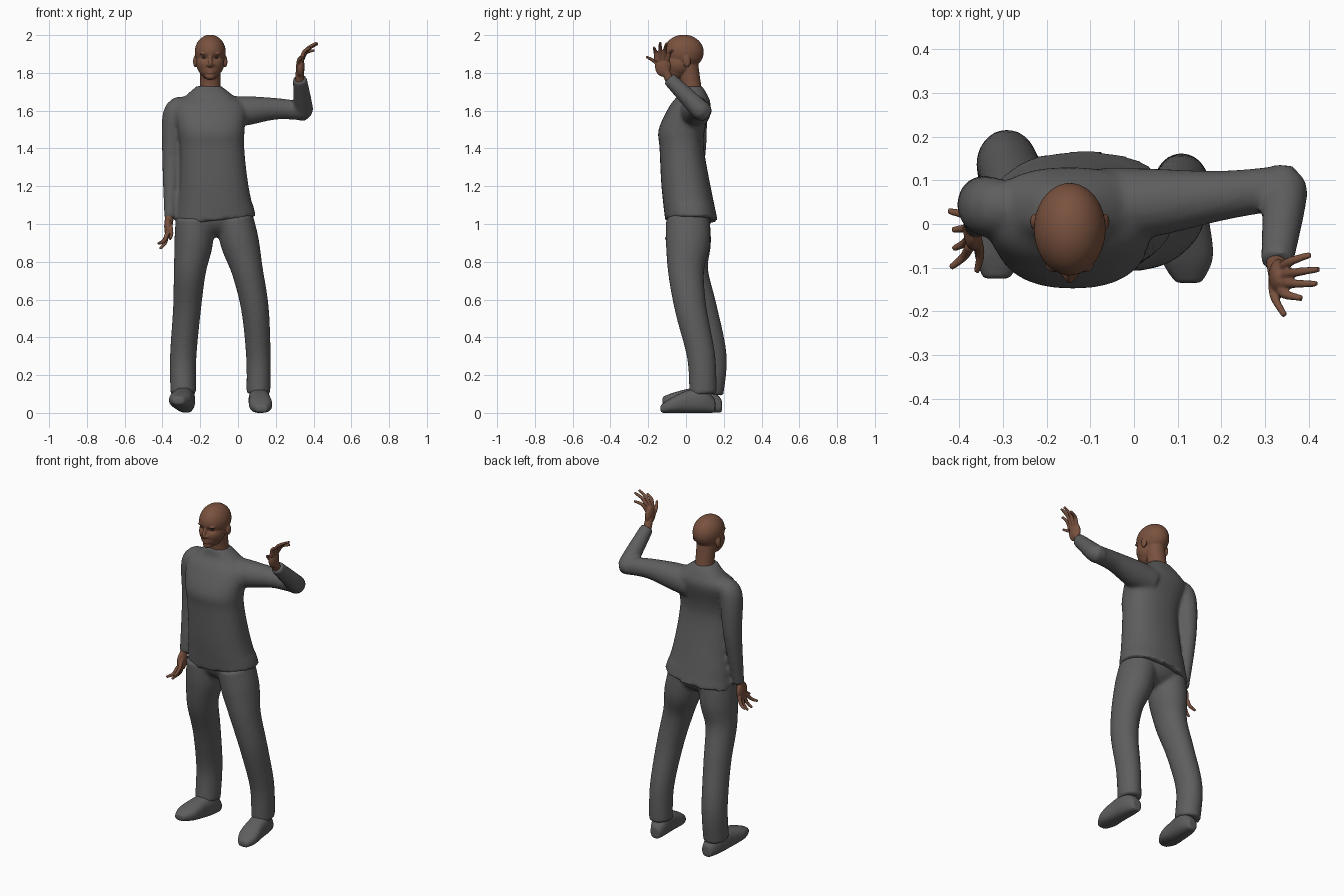
import bpy
import bmesh
from math import cos, sin, pi, exp, copysign
from mathutils import Vector, Matrix

default_cube = bpy.data.objects.get("Cube")
if default_cube:
    bpy.data.objects.remove(default_cube, do_unlink=True)


def material(name, colour):
    mat = bpy.data.materials.new(name)
    mat.use_nodes = True
    mat.diffuse_color = (*colour, 1)
    shader = mat.node_tree.nodes["Principled BSDF"]
    shader.inputs["Base Color"].default_value = (*colour, 1)
    return mat


grey_cloth = material("grey_cloth", (.115, .112, .112))
brown_skin = material("brown_skin", (.19, .082, .048))
dark_eye = material("dark_eye", (.1, .07, .06))


def spline(rows, steps=5):
    """Interpolate rows of numbers with a smooth curve through every row."""
    padded = [rows[0], *rows, rows[-1]]
    result = []
    for index in range(len(rows) - 1):
        before, start, end, after = map(Vector, padded[index:index + 4])
        for step in range(steps):
            t = step / steps
            leave, arrive = (end - before) / 2, (after - start) / 2
            ease = t * t * (3 - 2 * t)
            result.append(start.lerp(end, ease) + leave * t * (1 - t) ** 2 - arrive * t * t * (1 - t))
    return result + [Vector(rows[-1])]


def loft(bm, sections, power=2, sides=32):
    """Join oval sections, each given as a centre and two half axes, and cap the ends."""
    def rounded(value):
        return copysign(abs(value) ** (2 / power), value)

    loops = []
    for centre, across, deep in sections:
        angles = [2 * pi * side / sides for side in range(sides)]
        loops.append([bm.verts.new(centre + across * rounded(cos(a)) + deep * rounded(sin(a)))
                      for a in angles])
    for lower, upper in zip(loops, loops[1:]):
        for side in range(sides):
            following = (side + 1) % sides
            bm.faces.new((lower[side], lower[following], upper[following], upper[side]))
    bm.faces.new(loops[0][::-1])
    bm.faces.new(loops[-1])


def tube(bm, rows, depth=1):
    """Limb through rows of x, y, z and radius; depth widens it from front to back."""
    path = spline(rows)
    sections = []
    for index, row in enumerate(path):
        ahead = path[min(index + 1, len(path) - 1)].xyz
        behind = path[max(index - 1, 0)].xyz
        direction = (ahead - behind).normalized()
        across = direction.cross(Vector((0, 1, 0))).normalized()
        radius = row[3]
        sections.append((row.xyz, across * radius, direction.cross(across) * radius * depth))
    loft(bm, sections)


def ball(bm, centre, size):
    placed = Matrix.Translation(centre) @ Matrix.Diagonal((*size, 1))
    bmesh.ops.create_uvsphere(bm, u_segments=48, v_segments=32, radius=1, matrix=placed)


def finish(name, bm, mat, voxel):
    """Make one object whose overlapping pieces are fused into a single smooth skin."""
    bmesh.ops.recalc_face_normals(bm, faces=bm.faces)
    mesh = bpy.data.meshes.new(name)
    bm.to_mesh(mesh)
    bm.free()
    mesh.materials.append(mat)
    obj = bpy.data.objects.new(name, mesh)
    bpy.context.collection.objects.link(obj)
    fuse = obj.modifiers.new("fuse", "REMESH")
    fuse.mode = "VOXEL"
    fuse.voxel_size = voxel
    fuse.use_smooth_shade = True
    soften = obj.modifiers.new("soften", "SMOOTH")
    soften.factor = .5
    soften.iterations = 3


middle = -.147  # x of the head and neck

# Sweater body: rows of height, half width, front and back
bm = bmesh.new()
body = [(1.02, .213, -.11, .168), (1.2, .183, -.13, .13), (1.4, .17, -.14, .095),
        (1.5, .177, -.145, .1), (1.62, .19, -.09, .13), (1.68, .125, -.045, .115),
        (1.73, .065, -.035, .085)]
sections = []
for height, half_width, front, back in spline(body):
    centre = Vector((middle + .05 * (1.6 - height), (front + back) / 2, height))
    sections.append((centre, Vector((half_width, 0, 0)), Vector((0, (back - front) / 2, 0))))
loft(bm, sections, power=2.3)
for vert in bm.verts:  # the hem rises toward the left side
    if vert.co.z < 1.1:
        vert.co.z += .1 * (vert.co.x + .1)

# Sweater sleeves: the right one hangs, the left one is raised and bent
tube(bm, [(-.28, .04, 1.63, .05), (-.335, .04, 1.58, .063), (-.35, .045, 1.35, .051),
          (-.36, 0, 1.03, .03)], depth=1.1)
tube(bm, [(-.07, .045, 1.59, .085), (.05, .05, 1.6, .077), (.2, .065, 1.61, .057),
          (.335, .083, 1.6, .05)])
tube(bm, [(.33, .085, 1.6, .05), (.345, .07, 1.61, .052), (.327, -.09, 1.77, .037)])
finish("sweater", bm, grey_cloth, .011)

# Trousers: hips and two legs
bm = bmesh.new()
ball(bm, (-.12, .02, 1.05), (.2, .12, .12))
tube(bm, [(-.23, .01, 1.03, .1), (-.235, .015, .9, .102), (-.255, .02, .75, .085),
          (-.27, .08, .55, .074), (-.29, .135, .3, .07), (-.29, .12, .1, .068)], depth=1.15)
tube(bm, [(-.02, .01, 1.03, .1), (.01, .01, .9, .102), (.05, 0, .75, .083),
          (.09, .025, .55, .073), (.108, .08, .3, .065), (.108, .09, .1, .063)], depth=1.15)
finish("trousers", bm, grey_cloth, .011)


def shoe(name, heel, toe, lift):
    """Shoe from heel to toe; rows of fraction along, half width and height."""
    bm = bmesh.new()
    sections = []
    outline = [(0, .03, .07), (.2, .052, .13), (.5, .057, .12), (.8, .06, .08), (1, .03, .04)]
    for along, half_width, height in spline(outline):
        centre = Vector(heel).lerp(Vector(toe), along)
        centre.z = height / 2 + lift * along ** 2
        sections.append((centre, Vector((half_width, 0, 0)), Vector((0, 0, height / 2))))
    loft(bm, sections, power=2.5)
    finish(name, bm, grey_cloth, .008)


shoe("left_shoe", (.105, .155, 0), (.125, -.135, 0), 0)
shoe("right_shoe", (-.27, .19, 0), (-.315, -.125, 0), .045)

# Head: cranium, cheeks, jaw and chin, with sunken eye sockets
bm = bmesh.new()
ball(bm, (middle, -.012, 1.91), (.082, .106, .092))
ball(bm, (middle, -.04, 1.85), (.074, .075, .075))
ball(bm, (middle, -.05, 1.82), (.058, .062, .055))
ball(bm, (middle, -.085, 1.782), (.028, .025, .02))
for vert in bm.verts:
    for side in (-1, 1):
        away = Vector((vert.co.x - middle - side * .032, vert.co.z - 1.882))
        if vert.co.y < 0:
            vert.co.y += .014 * exp(-(away.length / .016) ** 2)

# Neck, nose, lips, brows and ears
tube(bm, [(middle, .03, 1.67, .062), (middle, .025, 1.74, .054), (middle, .01, 1.84, .055)])
tube(bm, [(middle, -.108, 1.893, .007), (middle, -.125, 1.85, .011), (middle, -.112, 1.836, .01)])
for height in (1.801, 1.814):
    ball(bm, (middle, -.1, height), (.022, .015, .007))
for side in (-1, 1):
    ball(bm, (middle + side * .014, -.112, 1.842), (.008, .011, .007))
    ball(bm, (middle + side * .032, -.098, 1.902), (.025, .013, .007))
    ball(bm, (middle + side * .079, .005, 1.86), (.012, .019, .032))
finish("head", bm, brown_skin, .0045)

for name, side in (("right_eye", -1), ("left_eye", 1)):
    bm = bmesh.new()
    ball(bm, (middle + side * .032, -.088, 1.882), (.013, .012, .006))
    finish(name, bm, dark_eye, .002)


def hand(name, wrist, palm, size, knuckles, tips, arch, bend, thumb):
    """Palm with a wrist, four bent fingers fanned between two tips, and a thumb."""
    bm = bmesh.new()
    tube(bm, [(*wrist, .024), (*palm, .022)])
    ball(bm, palm, size)
    digits = [thumb]
    for finger in range(4):
        share = finger / 3
        tip = Vector(tips[0]).lerp(Vector(tips[1]), share) + Vector(arch) * sin(pi * share)
        digits.append((Vector(knuckles[0]).lerp(Vector(knuckles[1]), share), tip))
    for root, tip in digits:
        joint = (Vector(root) + Vector(tip)) / 2 + Vector(bend)
        tube(bm, [(*root, .012), (*joint, .01), (*tip, .007)])
    finish(name, bm, brown_skin, .004)


hand("left_hand", wrist=(.325, -.08, 1.75), palm=(.33, -.122, 1.835), size=(.022, .042, .055),
     knuckles=((.338, -.155, 1.865), (.338, -.1, 1.87)), tips=((.385, -.17, 1.935), (.405, -.07, 1.92)),
     arch=(.03, 0, .035), bend=(-.012, 0, .012), thumb=((.32, -.12, 1.81), (.345, -.21, 1.885)))
hand("right_hand", wrist=(-.36, 0, 1.06), palm=(-.37, -.015, .98), size=(.02, .044, .055),
     knuckles=((-.375, -.05, .95), (-.375, .015, .95)), tips=((-.42, -.1, .895), (-.425, .03, .895)),
     arch=(.01, 0, -.03), bend=(.008, 0, -.01), thumb=((-.36, -.03, 1), (-.36, -.11, .92)))
